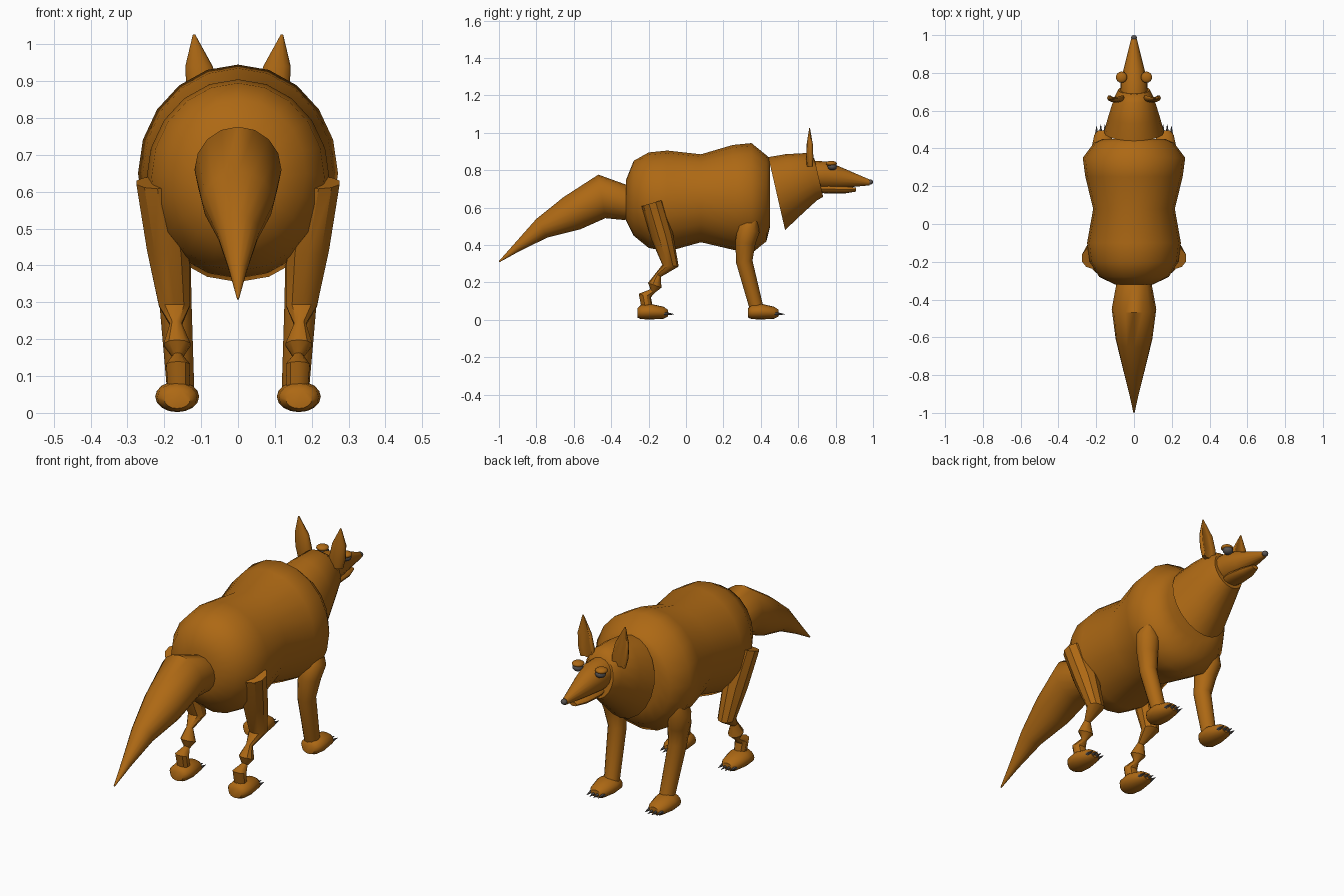
import bpy, bmesh, math
from mathutils import Vector

default_cube = bpy.data.objects.get("Cube")
if default_cube:
    bpy.data.objects.remove(default_cube)


def material(name, red, green, blue):
    mat = bpy.data.materials.new(name)
    mat.use_nodes = True
    mat.diffuse_color = (red, green, blue, 1)
    shader = mat.node_tree.nodes["Principled BSDF"]
    shader.inputs["Base Color"].default_value = (red, green, blue, 1)
    return mat


fur = material("orange brown fur", .42, .14, .007)
grey = material("dark grey", .1, .09, .085)


def finish(bm, name, mat, angle):
    """Turn the bmesh into a shaded object with one colour."""
    bmesh.ops.recalc_face_normals(bm, faces=bm.faces)
    mesh = bpy.data.meshes.new(name)
    bm.to_mesh(mesh)
    bm.free()
    mesh.materials.append(mat)
    part = bpy.data.objects.new(name, mesh)
    bpy.context.collection.objects.link(part)
    bpy.ops.object.select_all(action='DESELECT')
    part.select_set(True)
    bpy.context.view_layer.objects.active = part
    bpy.ops.object.shade_smooth_by_angle(angle=math.radians(angle))
    return part


def loft(name, path, wide=1, heading=None, x=0, splay=0, side=1,
         mat=fur, sides=16, angle=50):
    """Skin elliptical rings along a path of (y, z, radius).

    Rings stand square to the path, or to a fixed heading in (y, z).
    The path drifts outwards with the square of its height by splay.
    """
    bm = bmesh.new()
    loops = []
    for index, (y, z, radius) in enumerate(path):
        before, after = path[max(index - 1, 0)], path[min(index + 1, len(path) - 1)]
        along = Vector(heading or (after[0] - before[0], after[1] - before[1])).normalized()
        centre = Vector((side * (x + splay * z * z), y, z))
        arm = Vector((0, -along.y, along.x)) * radius
        across = Vector((radius * wide, 0, 0))
        turns = [math.tau * step / sides for step in range(sides)]
        loops.append([bm.verts.new(centre + arm * math.cos(turn) + across * math.sin(turn))
                      for turn in turns])
    for low, high in zip(loops, loops[1:]):
        for a in range(sides):
            b = (a + 1) % sides
            bm.faces.new((low[a], low[b], high[b], high[a]))
    bm.faces.new(loops[0])
    bm.faces.new(loops[-1])
    return finish(bm, name, mat, angle)


def ball(name, centre, size, mat):
    bm = bmesh.new()
    bmesh.ops.create_uvsphere(bm, u_segments=14, v_segments=8, radius=1)
    bmesh.ops.scale(bm, vec=size, verts=bm.verts)
    bmesh.ops.translate(bm, vec=centre, verts=bm.verts)
    return finish(bm, name, mat, 60)


forward, upward = (1, 0), (0, 1)

# Barrel body with hips, waist and shoulders
loft("body", [(-.32, .64, .11), (-.28, .65, .2), (-.2, .64, .255), (-.1, .635, .27),
              (.08, .65, .235), (.25, .655, .28), (.35, .65, .295), (.43, .65, .23),
              (.45, .68, .18)], wide=.92, heading=forward, sides=20)

# Tail tapering down to a point
loft("tail", [(-.3, .62, .09), (-.45, .66, .118), (-.61, .57, .097),
              (-.77, .49, .058), (-.9, .39, .025), (-1, .31, .003)])

# Neck with a low hanging chest edge
loft("neck", [(.485, .675, .2), (.57, .72, .17), (.67, .765, .13), (.71, .76, .105)],
     wide=.8, heading=(1, .23), sides=20)

# Head, lower jaw and nose
loft("head", [(.68, .775, .075), (.75, .773, .074), (.82, .762, .058), (.98, .735, .016)],
     wide=.95, heading=forward)
loft("lower_jaw", [(.7, .7, .02), (.76, .7, .025), (.85, .696, .02), (.91, .696, .01)],
     wide=2, heading=forward, sides=12)
ball("nose", (0, .986, .737), (.016, .014, .014), grey)

for side, word in ((1, "left"), (-1, "right")):
    # Eye under a heavy lid
    ball(f"{word}_eye", (.064 * side, .782, .82), (.026, .025, .02), grey)
    ball(f"{word}_eyelid", (.066 * side, .777, .836), (.03, .03, .014), fur)

    # Pointed ear with a hollow front
    ear = loft(f"{word}_ear", [(.668, .82, .022), (.668, .87, .026), (.667, .94, .022),
                               (.661, 1.026, .002)],
               wide=1.7, heading=upward, x=.035, splay=.08, side=side, sides=12)
    for vertex in ear.data.vertices:
        if vertex.co.y > .685:
            vertex.co.y -= .02

    # Front leg
    loft(f"{word}_front_leg", [(.36, .545, .025), (.335, .485, .06), (.317, .41, .054),
                               (.312, .31, .044), (.378, .06, .037)],
         x=.155, splay=.16, side=side, sides=12)

    # Hind leg, pinched at the hock and ankle
    loft(f"{word}_hind_leg", [(-.18, .625, .06), (-.127, .445, .06), (-.083, .29, .044),
                              (-.148, .24, .017), (-.167, .185, .038), (-.18, .153, .015),
                              (-.22, .13, .034), (-.207, .06, .03)],
         x=.16, splay=.15, side=side, sides=10, angle=35)

    for pair, heel in (("hind", -.26), ("front", .332)):
        # Paw from heel to toe
        loft(f"{word}_{pair}_paw", [(heel, .037, .025), (heel + .02, .042, .038),
                                    (heel + .07, .044, .042), (heel + .14, .038, .032),
                                    (heel + .163, .036, .018)],
             wide=1.42, heading=forward, x=.165, side=side)

        # Four claws fanned along the toe
        for toe in range(4):
            offset = toe - 1.5
            root = heel + .15 - .008 * abs(offset)
            loft(f"{word}_{pair}_claw_{toe + 1}", [(root, .033, .011), (root + .05, .03, .001)],
                 heading=forward, x=.165 + .022 * offset, side=side, mat=grey, sides=6)
